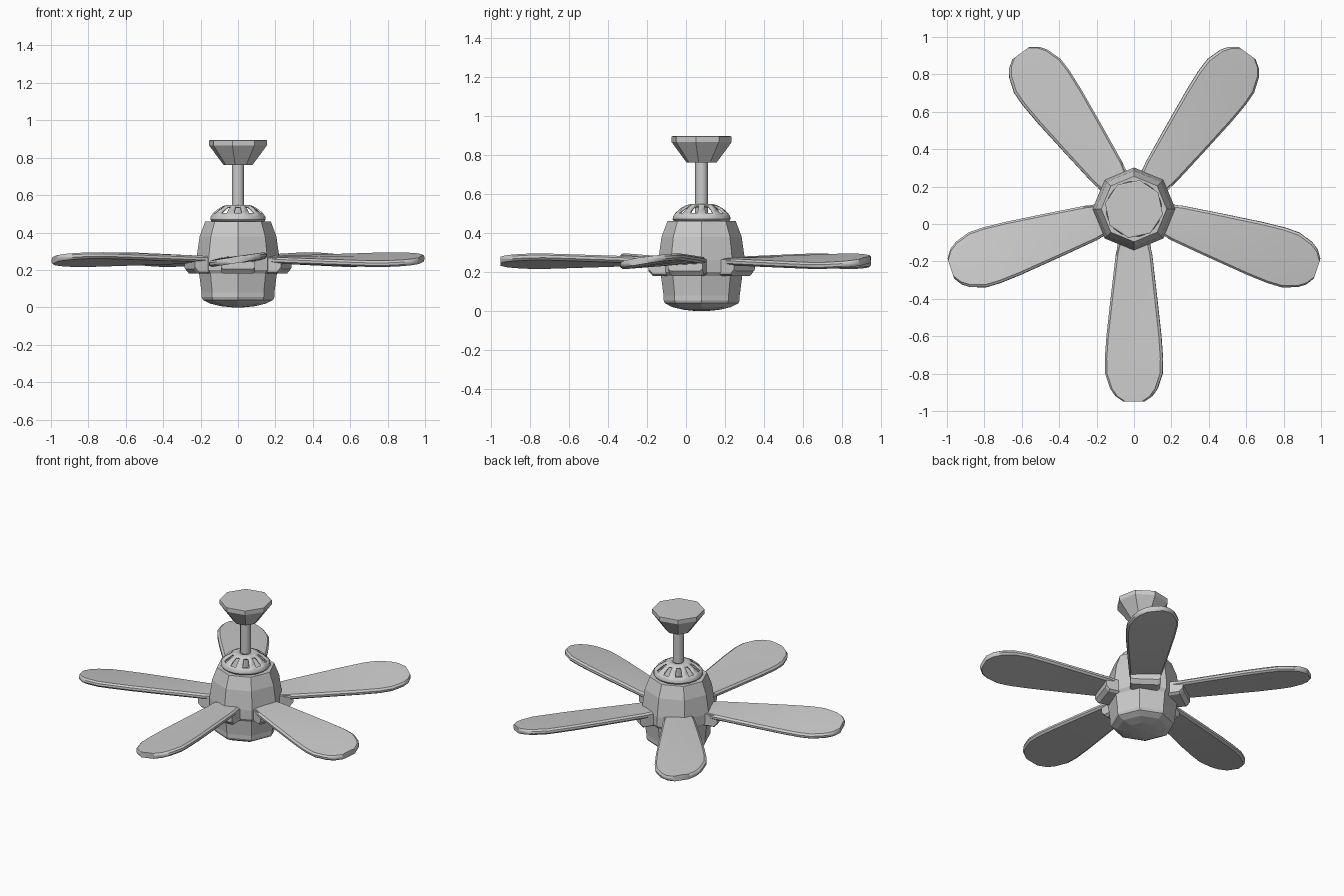
import bpy, bmesh
from math import sin, cos, pi, radians

if "Cube" in bpy.data.objects:
    bpy.data.objects.remove(bpy.data.objects["Cube"])

CY = 0.08  # hub axis position in y


def make_object(name, bm):
    bmesh.ops.recalc_face_normals(bm, faces=bm.faces[:])
    mesh = bpy.data.meshes.new(name)
    bm.to_mesh(mesh)
    bm.free()
    ob = bpy.data.objects.new(name, mesh)
    bpy.context.collection.objects.link(ob)
    ob.location.y = CY
    return ob


def smooth(ob, angle):
    bpy.ops.object.select_all(action='DESELECT')
    ob.select_set(True)
    bpy.context.view_layer.objects.active = ob
    bpy.ops.object.shade_smooth_by_angle(angle=radians(angle))


def loft(bm, rings, caps=True):
    """Skin a list of closed point rings, optionally capping the ends."""
    vs = [[bm.verts.new(p) for p in ring] for ring in rings]
    n = len(vs[0])
    bands = []
    for a, b in zip(vs, vs[1:]):
        bands.append([bm.faces.new((a[i], a[(i + 1) % n], b[(i + 1) % n], b[i]))
                      for i in range(n)])
    if caps:
        bm.faces.new(vs[0])
        bm.faces.new(vs[-1])
    return bands


def circle_rings(profile, sides, turn=0.0):
    return [[(r * cos(2 * pi * i / sides + turn), r * sin(2 * pi * i / sides + turn), z)
             for i in range(sides)] for r, z in profile]


def lathe(name, profile, sides, turn=0.0):
    bm = bmesh.new()
    loft(bm, circle_rings(profile, sides, turn))
    return make_object(name, bm)


# Ceiling canopy and down rod
lathe("ceiling_canopy", [(0.078, 0.76), (0.157, 0.865), (0.157, 0.893), (0.15, 0.895)],
      8, radians(-11))
smooth(lathe("down_rod", [(0.033, 0.45), (0.033, 0.78)], 12), 40)

# Motor housing, octagonal barrel
lathe("motor_housing", [(0.195, 0.08), (0.208, 0.18), (0.222, 0.20), (0.222, 0.26),
                        (0.205, 0.38), (0.175, 0.46)], 8)

# Bottom cap with shallow dome
lathe("bottom_cap", [(0.03, 0.0), (0.09, 0.006), (0.15, 0.02), (0.188, 0.04),
                     (0.195, 0.055), (0.195, 0.09)], 8)

# Vent dome with slots cut between ribs
bm = bmesh.new()
bands = loft(bm, circle_rings([(0.14, 0.455), (0.15, 0.47), (0.148, 0.485), (0.135, 0.503),
                               (0.11, 0.525), (0.08, 0.542), (0.055, 0.548), (0.03, 0.548)],
                              20, pi / 20), caps=False)
bmesh.ops.delete(bm, geom=[f for k in (3, 4) for f in bands[k][::2]], context='FACES')
vent = make_object("vent_dome", bm)
sol = vent.modifiers.new("thickness", 'SOLIDIFY')
sol.thickness = 0.012
smooth(vent, 40)

# Blade outline: distance from hub, half width, pitch in degrees
STATIONS = [(0.19, 0.085, 2), (0.24, 0.097, 3), (0.45, 0.122, 6), (0.68, 0.148, 8),
            (0.80, 0.157, 9), (0.88, 0.155, 9), (0.96, 0.128, 9), (1.00, 0.10, 9),
            (1.03, 0.055, 9)]


def blade_ring(x, w, pitch):
    t, e = 0.017, 0.012
    section = [(-w, -t * 0.4), (-w + e, -t), (w - e, -t), (w, -t * 0.4),
               (w, t * 0.4), (w - e, t), (0, t * 1.15), (-w + e, t), (-w, t * 0.4)]
    a = radians(pitch)
    return [(x, y * cos(a) - z * sin(a), 0.255 + y * sin(a) + z * cos(a))
            for y, z in section]


def bracket_ring(x, low, high, w):
    return [(x, -w, low + 0.01), (x, -w + 0.015, low), (x, w - 0.015, low),
            (x, w, low + 0.01), (x, w, high), (x, -w, high)]


# Five blades, each on a stepped bracket
for k in range(5):
    ang = radians(-90 + 72 * k)
    bm = bmesh.new()
    loft(bm, [blade_ring(*s) for s in STATIONS])
    blade = make_object(f"blade_{k + 1}", bm)
    blade.rotation_euler.z = ang
    smooth(blade, 35)

    bm = bmesh.new()
    loft(bm, [bracket_ring(0.17, 0.18, 0.265, 0.088), bracket_ring(0.25, 0.18, 0.265, 0.092),
              bracket_ring(0.272, 0.205, 0.255, 0.092)])
    bracket = make_object(f"blade_bracket_{k + 1}", bm)
    bracket.rotation_euler.z = ang
